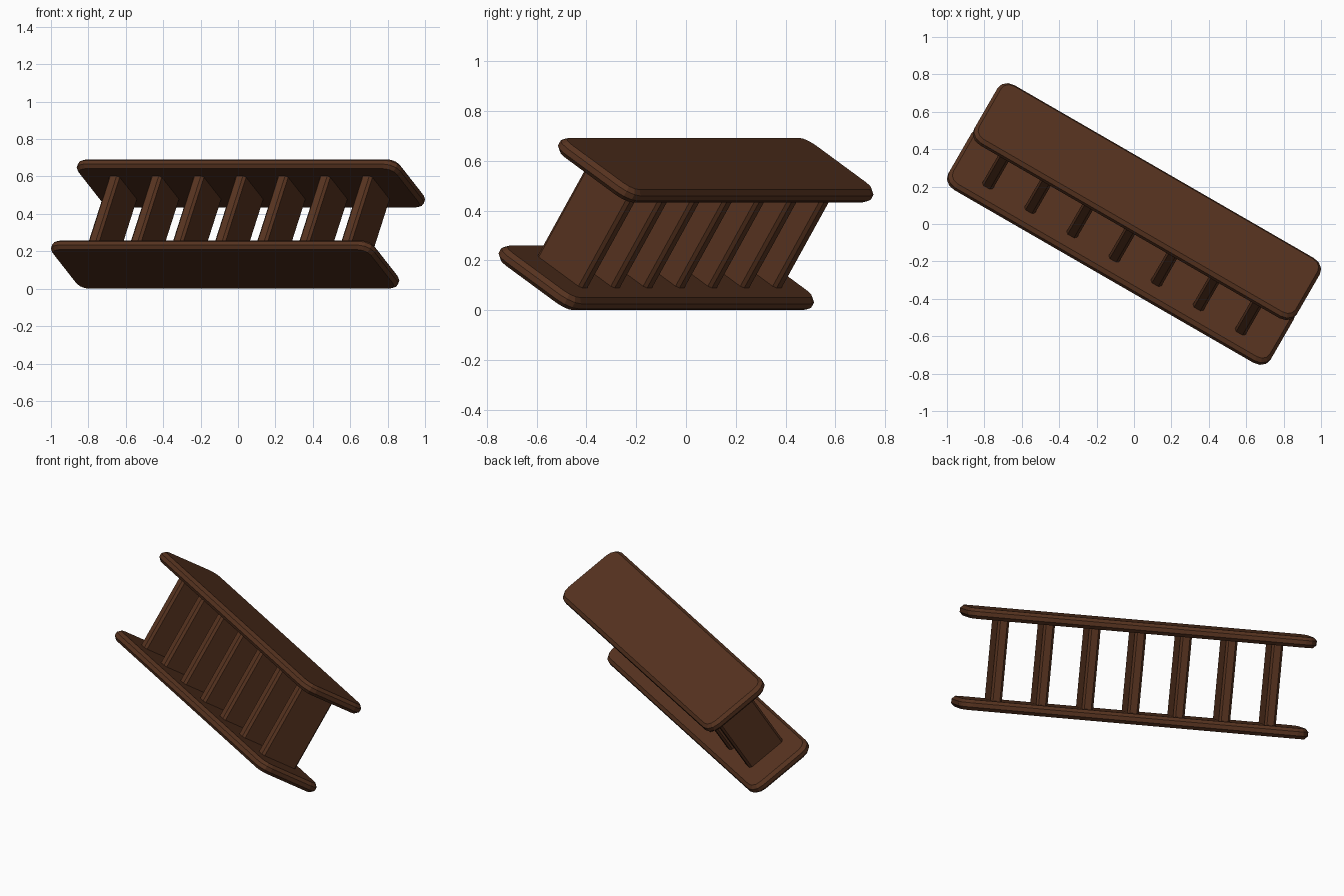
import bpy, bmesh
from math import radians
from mathutils import Matrix

if "Cube" in bpy.data.objects:
    bpy.data.objects.remove(bpy.data.objects["Cube"])

# Dark brown wood
wood = bpy.data.materials.new("dark_wood")
wood.diffuse_color = (0.095, 0.033, 0.014, 1)
wood.use_nodes = True
wood.node_tree.nodes["Principled BSDF"].inputs["Base Color"].default_value = wood.diffuse_color

# The whole frame is turned about z and tipped back about its long axis
POSE = (Matrix.Translation((0, 0, 0.346))
        @ Matrix.Rotation(radians(-30), 4, 'Z')
        @ Matrix.Rotation(radians(-32.5), 4, 'X'))


def add_board(name, size, loc, corner, segments, rim=0):
    """Box with bevelled upright corners and an optional chamfered rim."""
    bm = bmesh.new()
    bmesh.ops.create_cube(bm, size=1)
    bmesh.ops.scale(bm, vec=size, verts=bm.verts)
    upright = [e for e in bm.edges if abs(e.verts[0].co.z - e.verts[1].co.z) > 1e-5]
    bmesh.ops.bevel(bm, geom=upright, offset=corner, segments=segments,
                    profile=0.5, affect='EDGES')
    if rim:
        edges = [e for e in bm.edges if abs(e.verts[0].co.z - e.verts[1].co.z) < 1e-5]
        bmesh.ops.bevel(bm, geom=edges, offset=rim, segments=1, affect='EDGES')
    bmesh.ops.recalc_face_normals(bm, faces=bm.faces)
    mesh = bpy.data.meshes.new(name)
    bm.to_mesh(mesh)
    bm.free()
    mesh.materials.append(wood)
    ob = bpy.data.objects.new(name, mesh)
    bpy.context.collection.objects.link(ob)
    ob.matrix_world = POSE @ Matrix.Translation(loc)


# Two long rounded side boards
GAP = 0.2567
for name, s in (("lower_rail", -1), ("upper_rail", 1)):
    add_board(name, (1.99, 0.424, 0.06), (0, 0, s * GAP), 0.07, 3, 0.018)

# Seven flat slats joining the boards
for i in range(7):
    add_board(f"slat_{i + 1}", (0.065, 0.244, 2 * GAP - 0.03),
              ((i - 3) * 0.26, 0, 0), 0.013, 1)
